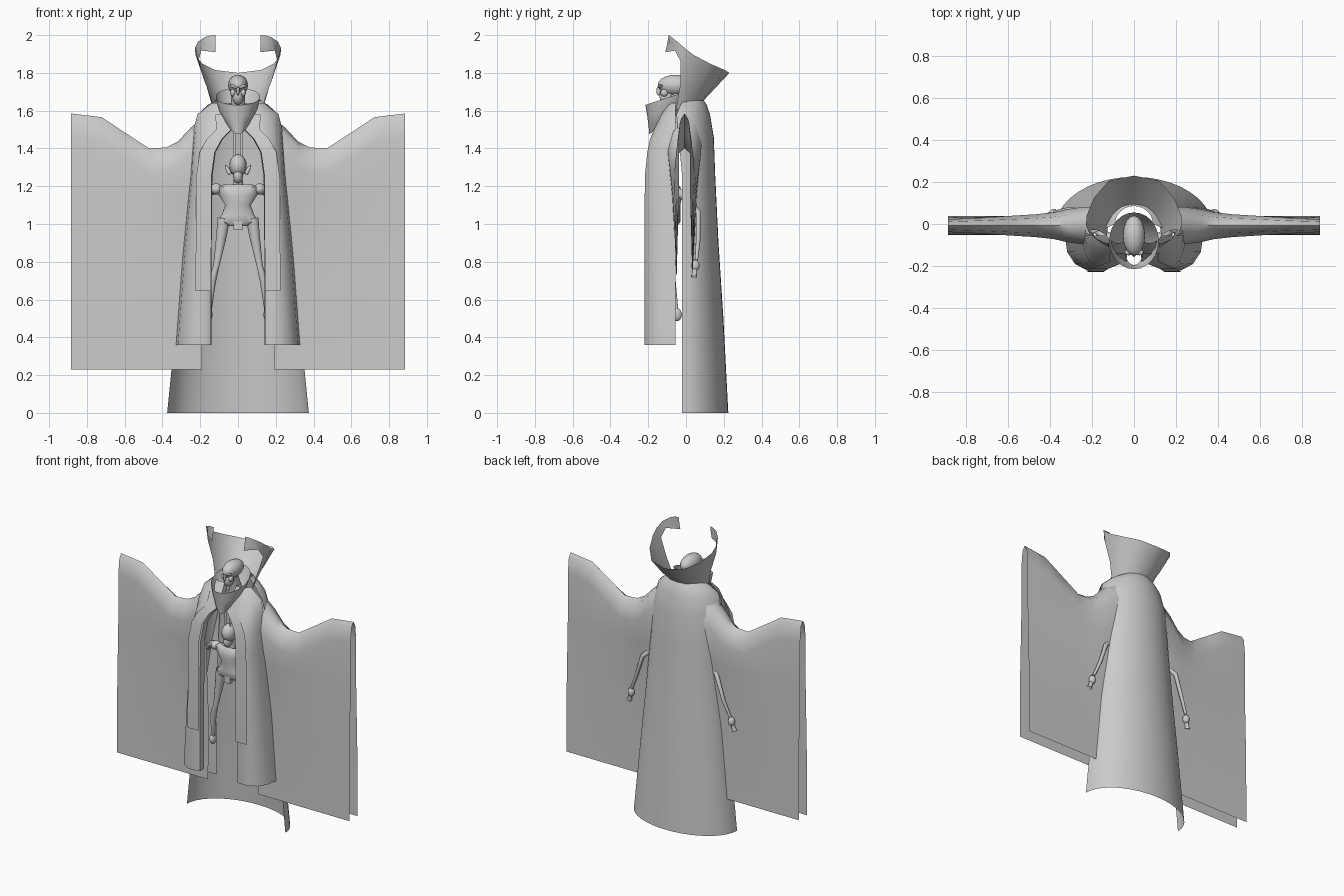
import bpy, bmesh, math
from mathutils import Vector

if "Cube" in bpy.data.objects:
    bpy.data.objects.remove(bpy.data.objects["Cube"])

cloth = bpy.data.materials.new("plain grey")
cloth.diffuse_color = (0.6, 0.6, 0.6, 1)
cloth.use_nodes = True
cloth.node_tree.nodes["Principled BSDF"].inputs["Base Color"].default_value = cloth.diffuse_color


def finish(ob, angle=50):
    ob.data.materials.append(cloth)
    bpy.ops.object.select_all(action='DESELECT')
    ob.select_set(True)
    bpy.context.view_layer.objects.active = ob
    bpy.ops.object.shade_smooth_by_angle(angle=math.radians(angle))
    return ob


def sheet(name, rows, mirror=False, closed=False):
    """Loft a surface through rows of points, optionally mirrored in x."""
    bm = bmesh.new()
    grid = [[bm.verts.new(p) for p in r] for r in rows]
    n = len(rows[0])
    for a, b in zip(grid, grid[1:]):
        for i in range(n if closed else n - 1):
            j = (i + 1) % n
            bm.faces.new((a[i], a[j], b[j], b[i]))
    if mirror:
        geo = bmesh.ops.duplicate(bm, geom=bm.verts[:] + bm.edges[:] + bm.faces[:])["geom"]
        for v in [g for g in geo if isinstance(g, bmesh.types.BMVert)]:
            v.co.x *= -1
        bmesh.ops.reverse_faces(bm, faces=[g for g in geo if isinstance(g, bmesh.types.BMFace)])
    bmesh.ops.remove_doubles(bm, verts=bm.verts, dist=0.0005)
    bmesh.ops.recalc_face_normals(bm, faces=bm.faces)
    me = bpy.data.meshes.new(name)
    bm.to_mesh(me)
    bm.free()
    ob = bpy.data.objects.new(name, me)
    bpy.context.collection.objects.link(ob)
    return finish(ob)


def ball(name, loc, size, rot=(0, 0, 0)):
    bpy.ops.mesh.primitive_uv_sphere_add(segments=16, ring_count=10, location=loc, rotation=rot)
    ob = bpy.context.object
    ob.name, ob.scale = name, size
    return finish(ob)


def limb(name, pts):
    """Round tube through (x, y, z, radius) points."""
    rows = []
    for i, p in enumerate(pts):
        a, b = Vector(pts[max(i - 1, 0)][:3]), Vector(pts[min(i + 1, len(pts) - 1)][:3])
        q = (b - a).to_track_quat('Z', 'Y')
        rows.append([Vector(p[:3]) + q @ Vector((math.cos(t) * p[3], math.sin(t) * p[3], 0))
                     for t in [k * math.tau / 10 for k in range(10)]])
    return sheet(name, rows, closed=True)


# Back cape: half-elliptical shell, open at the front (z, half width, back y, edge y)
cape = [(1.67, .09, .085, 0), (1.63, .16, .11, -.03), (1.58, .215, .127, -.05), (1.46, .245, .147, -.04),
        (1.25, .252, .155, -.02), (.9, .285, .172, -.02), (.5, .325, .198, -.02), (0, .375, .224, -.02)]
sheet("back_cape", [[(-w * math.cos(math.pi * k / 20), e + (yb - e) * math.sin(math.pi * k / 20), z)
                     for k in range(21)] for z, w, yb, e in cape])

# Front robe panels (z, inner x, outer x, front y)
panel = [(1.64, .04, .14, -.09), (1.58, .035, .215, -.13), (1.5, .03, .235, -.17), (1.45, .08, .24, -.19),
         (1.38, .118, .247, -.205), (1.25, .136, .254, -.218), (.8, .14, .295, -.22), (.36, .14, .328, -.22)]
sheet("front_panel", [[(i, f + .05, z), (i + .004, f + .01, z), (i + .02, f, z), (i + .45 * (o - i), f, z),
                       (i + .75 * (o - i), f * .86, z), (o - .01, f * .6, z), (o, -.055, z)]
                      for z, i, o, f in panel], mirror=True)

# Narrow stole lying on each panel
sheet("stole", [[(x, f - .008, z) for x in (i + .005, i + .045, i + .085)]
                for z, i, o, f in panel[1:6]] +
      [[(x, -.228, .645) for x in (.142, .183, .225)]], mirror=True)

# Wide hanging sleeves: two sheets joined along the top (x, top z, half depth)
sleeve = [(.19, 1.56, .09), (.25, 1.51, .088), (.32, 1.435, .078), (.38, 1.405, .064), (.47, 1.40, .054),
          (.6, 1.485, .046), (.72, 1.565, .038), (.8, 1.575, .034), (.885, 1.585, .03)]
rows = []
for x, top, d in sleeve:
    half = [(.045, .23), (.042, .7), (min(d, .05) * .6 + d * .4, 1.15), (d, top - .13), (d * .65, top - .03)]
    rows.append([(x, -.008 - y, z) for y, z in half] + [(x, -.008, top)] +
                [(x, -.008 + y, z) for y, z in reversed(half)])
sheet("sleeve", rows, mirror=True)

# Tall flared collar with inward-curling tips (base, middle, rim per column)
collar = [((0, .09, 1.65), (0, .155, 1.72), (0, .23, 1.80)),
          ((.06, .08, 1.65), (.09, .14, 1.72), (.12, .205, 1.815)),
          ((.10, .04, 1.645), (.145, .08, 1.74), (.19, .125, 1.85)),
          ((.125, -.02, 1.62), (.175, .01, 1.75), (.225, .04, 1.895)),
          ((.13, -.055, 1.60), (.17, -.03, 1.74), (.228, -.005, 1.93)),
          ((.17, -.03, 1.74), (.21, -.028, 1.86), (.212, -.045, 1.965)),
          ((.21, -.028, 1.86), (.195, -.058, 1.918), (.175, -.078, 1.99)),
          ((.195, -.058, 1.918), (.155, -.09, 1.932), (.145, -.088, 1.998)),
          ((.12, -.11, 1.91), (.12, -.10, 1.95), (.12, -.092, 2.0))]
sheet("high_collar", collar, mirror=True)

# Open neck cowl: tilted funnel
ring = [k * math.tau / 24 for k in range(24)]
sheet("neck_cowl", [[(rx * math.sin(t), yc - ry * math.cos(t), z - tilt * math.cos(t)) for t in ring]
                    for rx, ry, yc, z, tilt in [(.118, .135, -.08, 1.675, .045), (.105, .12, -.085, 1.62, .05),
                                                (.075, .105, -.09, 1.56, .07), (.05, .10, -.095, 1.545, .07)]],
      closed=True)

# Main head: skull, jaw, brows, nose, neck
ball("head", (0, -.055, 1.735), (.053, .095, .055))
ball("jaw", (0, -.10, 1.675), (.03, .04, .045))
ball("nose", (0, -.145, 1.705), (.008, .012, .025))
for s in (-1, 1):
    ball("brow", (s * .024, -.135, 1.728), (.022, .014, .008), (0, -s * .4, 0))
    ball("cheek", (s * .027, -.115, 1.695), (.015, .02, .02))
limb("neck", [(0, -.06, 1.69, .035), (0, -.03, 1.6, .04), (0, -.02, 1.5, .05)])

# Small inner figure: head, ears, torso
Y = -.075
ball("small_head", (0, Y - .02, 1.31), (.046, .056, .06))
ball("small_jaw", (0, Y - .035, 1.255), (.026, .035, .04))
limb("small_neck", [(0, Y, 1.27, .022), (0, Y, 1.17, .03)])
ts = [(1.21, .07, .03), (1.195, .125, .045), (1.15, .10, .055), (1.10, .068, .045),
      (1.05, .085, .045), (1.01, .11, .045), (.99, .06, .03)]
sheet("torso", [[(w * math.sin(t), Y - d * math.cos(t), z) for t in ring] for z, w, d in ts], closed=True)
bpy.ops.mesh.primitive_cube_add(size=1, location=(0, Y - .03, .99))
bpy.context.object.name = "belt_tab"
bpy.context.object.scale = (.045, .03, .045)
finish(bpy.context.object)

for s in (-1, 1):
    limb("ear", [(s * .042, Y - .01, 1.265, .012), (s * .058, Y, 1.295, .009), (s * .068, Y + .005, 1.315, .001)])
    ball("shoulder", (s * .115, Y, 1.185), (.032, .035, .03))
    # Legs and feet
    limb("leg", [(s * .075, Y, 1.03, .035), (s * .09, Y, .92, .028), (s * .115, Y, .78, .017),
                 (s * .135, Y, .7, .02), (s * .155, -.05, .52, .012)])
    ball("foot", (s * .155, -.05, .52), (.02, .028, .035))
    # Arms reaching out through the sides, with hands
    limb("arm", [(s * .12, Y, 1.19, .026), (s * .2, 0, 1.14, .022), (s * .285, .065, 1.06, .014),
                 (s * .33, .065, .92, .012), (s * .375, .055, .81, .009)])
    ball("hand", (s * .382, .05, .78), (.022, .022, .03))
    limb("fingers", [(s * .386, .048, .765, .012), (s * .395, .045, .735, .013), (s * .4, .042, .72, .017)])
    # Hanging ties inside the neck opening
    sheet("tie", [[(s * .012, -.11, z), (s * .025, -.11, z)] for z in (1.5, 1.36)])
